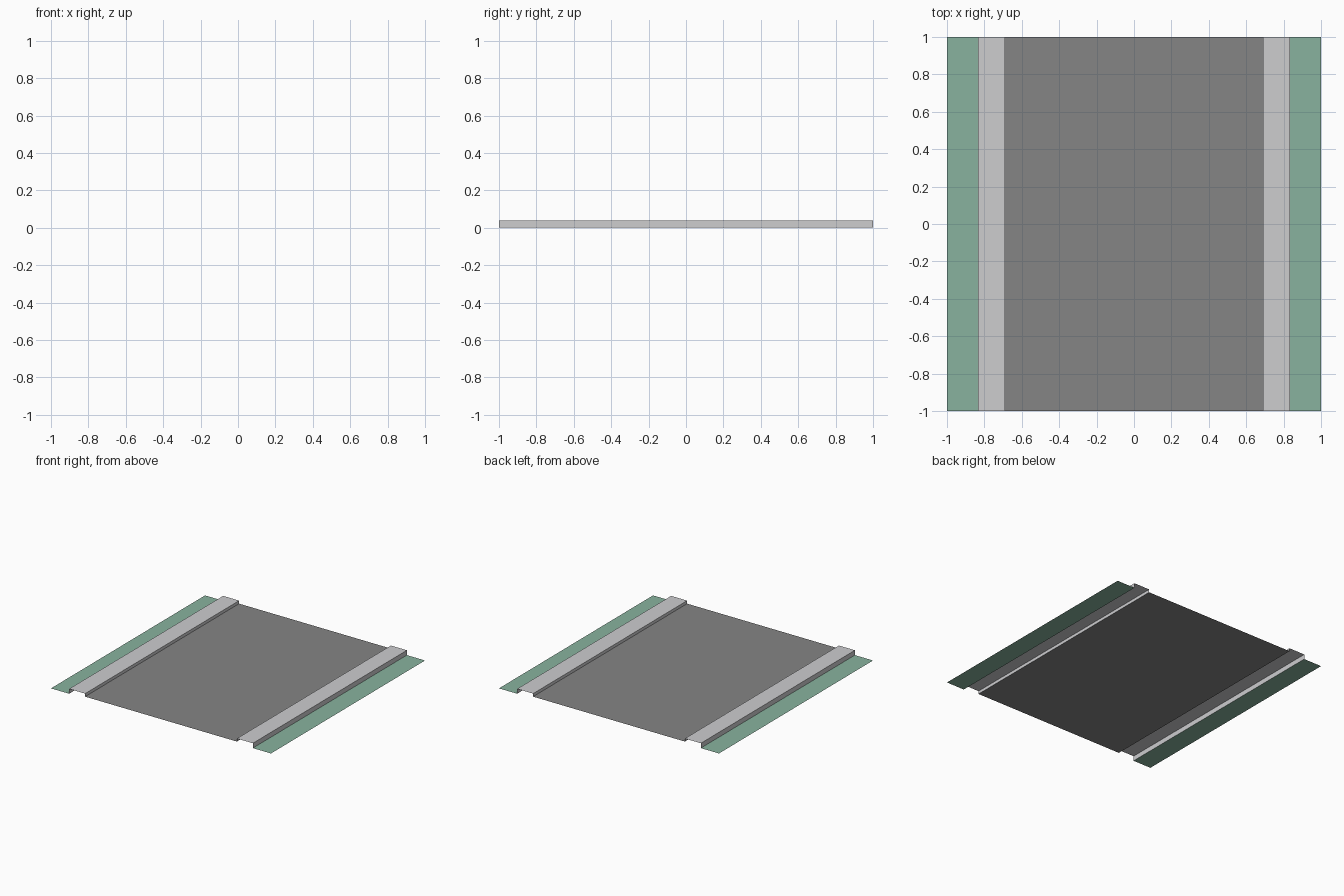
import bpy
import bmesh

if "Cube" in bpy.data.objects:
    bpy.data.objects.remove(bpy.data.objects["Cube"])


def material(name, rgb):
    m = bpy.data.materials.new(name)
    m.diffuse_color = (*rgb, 1)
    m.use_nodes = True
    m.node_tree.nodes["Principled BSDF"].inputs["Base Color"].default_value = m.diffuse_color
    return m


GRASS = material("soft green", (0.25, 0.45, 0.345))
KERB = material("light grey", (0.61, 0.61, 0.625))
ROAD = material("asphalt grey", (0.232, 0.232, 0.232))

KERB_IN, KERB_OUT, EDGE = 0.69, 0.835, 1.0
ROAD_Z, KERB_Z = 0.015, 0.04


def sheet(name, profile, mat):
    """Open sheet: an (x, z) profile, left to right, swept along y."""
    bm = bmesh.new()
    rows = [[bm.verts.new((x, y, z)) for y in (-1, 1)] for x, z in profile]
    for a, b in zip(rows, rows[1:]):
        bm.faces.new((a[0], b[0], b[1], a[1]))
    mesh = bpy.data.meshes.new(name)
    bm.to_mesh(mesh)
    bm.free()
    mesh.materials.append(mat)
    obj = bpy.data.objects.new(name, mesh)
    bpy.context.collection.objects.link(obj)


# Road surface, slightly above the verge
sheet("road", [(-KERB_IN, ROAD_Z), (KERB_IN, ROAD_Z)], ROAD)

# Kerb and grass verge on each side
for side, s in (("left", -1), ("right", 1)):
    kerb = [(s * KERB_IN, ROAD_Z), (s * KERB_IN, KERB_Z),
            (s * KERB_OUT, KERB_Z), (s * KERB_OUT, 0)]
    verge = [(s * KERB_OUT, 0), (s * EDGE, 0)]
    # keep profiles running left to right so the faces point up and out
    sheet(side + "_kerb", kerb[::s], KERB)
    sheet(side + "_grass_verge", verge[::s], GRASS)
